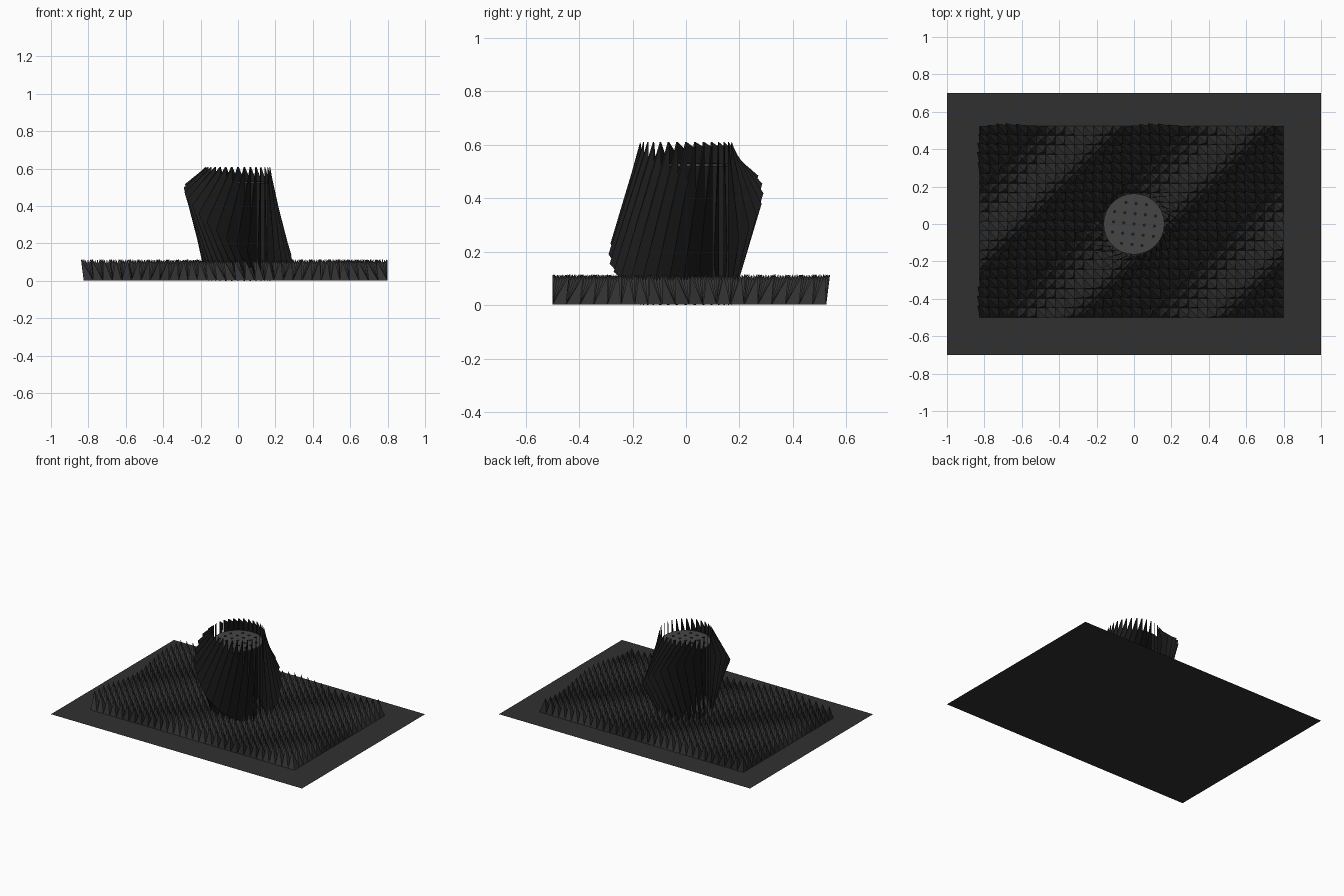
import bpy, math

if "Cube" in bpy.data.objects:
    bpy.data.objects.remove(bpy.data.objects["Cube"])

def material(name, v):
    m = bpy.data.materials.new(name)
    m.diffuse_color = (v, v, v, 1)
    m.use_nodes = True
    m.node_tree.nodes["Principled BSDF"].inputs["Base Color"].default_value = m.diffuse_color
    return m

ground_mat = material("dark_grey", 0.03)
blade_mat = material("near_black", 0.012)
cap_mat = material("cap_grey", 0.06)

def mesh_object(name, verts, faces, mat):
    me = bpy.data.meshes.new(name)
    me.from_pydata(verts, [], faces)
    me.materials.append(mat)
    ob = bpy.data.objects.new(name, me)
    bpy.context.collection.objects.link(ob)
    return ob

# flat base sheet
mesh_object("base_sheet", [(-1, -.7, 0), (1, -.7, 0), (1, .7, 0), (-1, .7, 0)],
            [(0, 1, 2, 3)], ground_mat)

# field of leaning spikes, the lean follows a diagonal wave
verts, faces = [], []
x0, x1, y0, y1, cols, rows = -.825, .80, -.50, .525, 32, 20
dx, dy = (x1 - x0) / cols, (y1 - y0) / rows
for i in range(cols):
    for j in range(rows):
        x, y = x0 + (i + .5) * dx, y0 + (j + .5) * dy
        lean = .007 + .033 * math.cos(8 * (x - y + .37))
        b = len(verts)
        verts += [(x + sx * dx / 2, y + sy * dy / 2, .002)
                  for sx, sy in ((-1, -1), (1, -1), (1, 1), (-1, 1))]
        verts.append((x - lean, y + lean, .115))
        faces += [(b + k, b + (k + 1) % 4, b + 4) for k in range(4)]
mesh_object("spike_field", verts, faces, ground_mat)

# ring of upright swirled fins; tip height follows a tilted ring
verts, faces = [], []
fins, r_in, r_out, swirl = 32, .172, .29, math.radians(-24)
for i in range(fins):
    a = 2 * math.pi * i / fins
    t = a + swirl
    z = .305 + .225 * math.cos(t - math.radians(148))
    b = len(verts)
    for da in (-.02, .02):
        c, s = r_in * math.cos(a + da), r_in * math.sin(a + da)
        verts += [(c, s, 0), (c, s, .61)]
    verts.append((r_out * math.cos(t), r_out * math.sin(t), z))
    faces += [(b, b + 4, b + 1), (b + 2, b + 3, b + 4),
              (b + 1, b + 4, b + 3), (b, b + 2, b + 4), (b, b + 1, b + 3, b + 2)]
mesh_object("fin_ring", verts, faces, blade_mat)

# recessed round cap inside the fins
def disc(name, r, depth, loc, mat, n):
    bpy.ops.mesh.primitive_cylinder_add(vertices=n, radius=r, depth=depth, location=loc)
    ob = bpy.context.object
    ob.name = name
    ob.data.materials.append(mat)

disc("cap", .163, .01, (0, 0, .525), cap_mat, 32)

# dots on the cap
rot = math.radians(-6)
for i in range(-2, 3):
    for j in range(-2, 3):
        if abs(i) + abs(j) < 4:
            x, y = i * .055, j * .055
            disc("cap_dot", .009, .004,
                 (x * math.cos(rot) - y * math.sin(rot),
                  x * math.sin(rot) + y * math.cos(rot), .531), blade_mat, 8)
